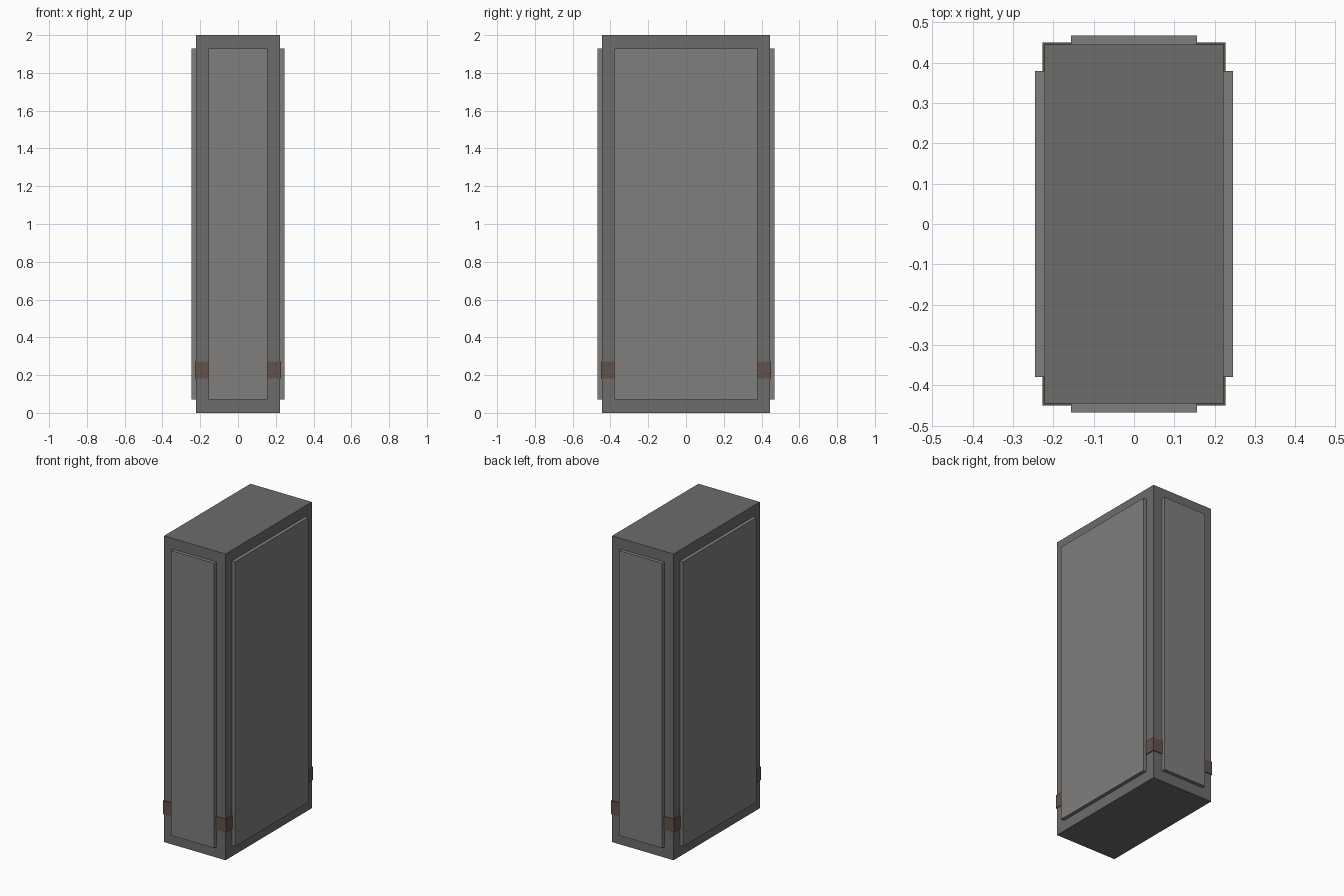
import bpy

if "Cube" in bpy.data.objects:
    bpy.data.objects.remove(bpy.data.objects["Cube"])


def material(name, rgb):
    m = bpy.data.materials.new(name)
    m.diffuse_color = (*rgb, 1)
    m.use_nodes = True
    m.node_tree.nodes["Principled BSDF"].inputs["Base Color"].default_value = m.diffuse_color
    return m


def box(name, size, centre, mat):
    bpy.ops.mesh.primitive_cube_add(size=1, location=centre)
    ob = bpy.context.object
    ob.name = name
    ob.scale = size
    bpy.ops.object.transform_apply(location=False, rotation=False, scale=True)
    ob.data.materials.append(mat)
    return ob


dark = material("dark_grey", (0.15, 0.15, 0.147))
light = material("light_grey", (0.215, 0.21, 0.205))
brown = material("brown", (0.122, 0.084, 0.07))

# Main slab
box("pillar_body", (0.444, 0.89, 2.0), (0, 0, 1.0), dark)

# Raised panels on the four sides, set slightly into the body
T = 0.04
for s, x_name, y_name in ((-1, "left", "front"), (1, "right", "back")):
    box(x_name + "_panel", (T, 0.758, 1.86), (s * (0.245 - T / 2), 0, 1.0), light)
    box(y_name + "_panel", (0.312, T, 1.86), (0, s * (0.468 - T / 2), 1.0), light)

# Band round the base, showing only at the corners between panels
box("corner_band", (0.454, 0.9, 0.088), (0, 0, 0.227), brown)
